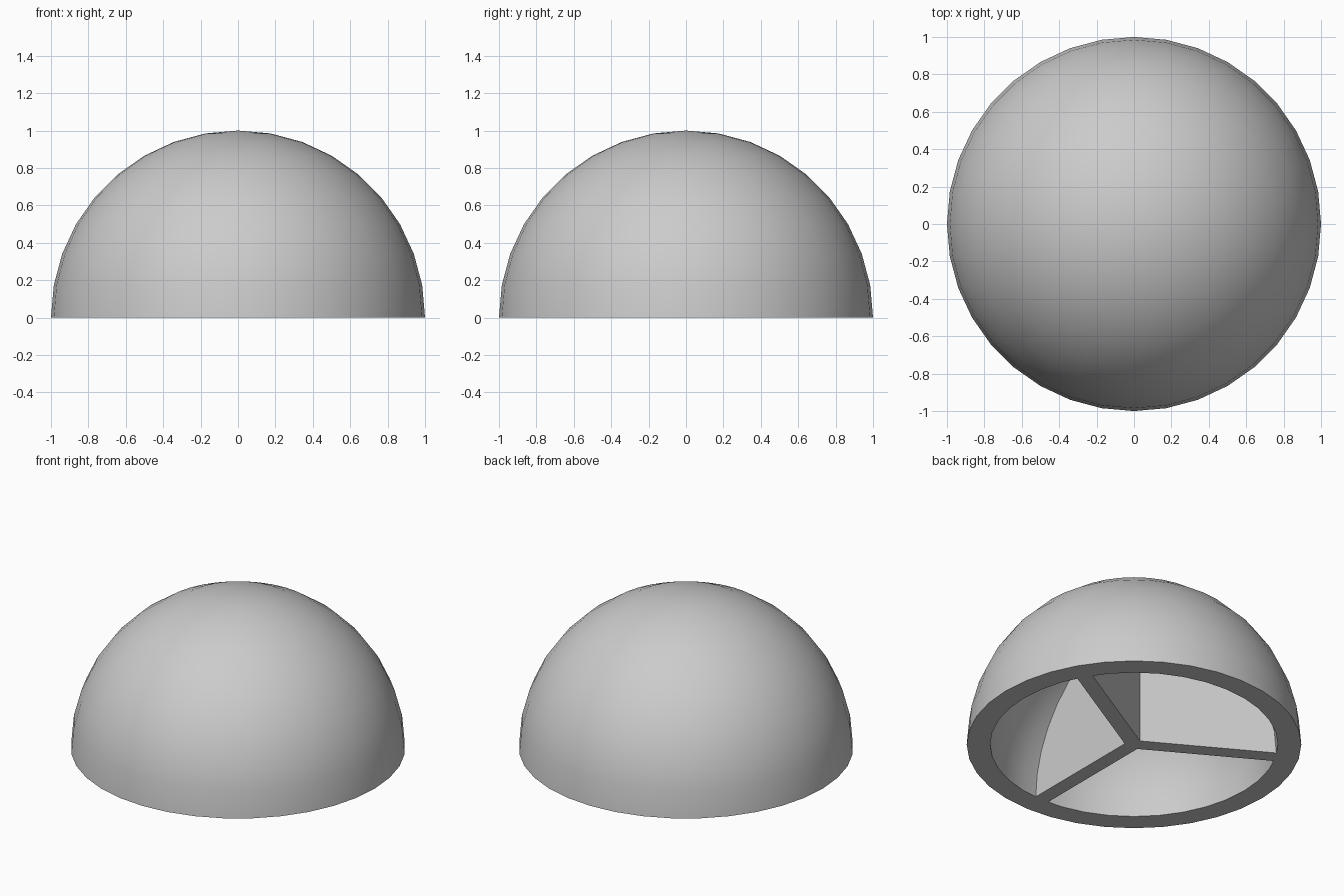
import bpy, bmesh, math
from mathutils import Vector

cube = bpy.data.objects.get("Cube")
if cube:
    bpy.data.objects.remove(cube, do_unlink=True)

OUTER, INNER = 1.0, 0.86
RIB = 0.097                      # rib thickness
TURN = math.radians(30)          # heading of the first rib

grey = bpy.data.materials.new("plain_grey")
grey.use_nodes = True
colour = (0.6, 0.6, 0.6, 1)
grey.diffuse_color = colour
grey.node_tree.nodes["Principled BSDF"].inputs["Base Color"].default_value = colour


def make_object(name, bm):
    bmesh.ops.recalc_face_normals(bm, faces=bm.faces)
    mesh = bpy.data.meshes.new(name)
    bm.to_mesh(mesh)
    bm.free()
    mesh.materials.append(grey)
    obj = bpy.data.objects.new(name, mesh)
    bpy.context.collection.objects.link(obj)
    return obj


def sphere(radius):
    bm = bmesh.new()
    bmesh.ops.create_uvsphere(bm, u_segments=36, v_segments=18, radius=radius)
    return bm


def subtract(target, cutter):
    mod = target.modifiers.new("cut", 'BOOLEAN')
    mod.operation, mod.solver, mod.object = 'DIFFERENCE', 'EXACT', cutter
    bpy.context.view_layer.objects.active = target
    bpy.ops.object.modifier_apply(modifier=mod.name)
    bpy.data.objects.remove(cutter, do_unlink=True)


# Solid half ball
bm = sphere(OUTER)
bmesh.ops.delete(bm, geom=[v for v in bm.verts if v.co.z < -0.001], context='VERTS')
bmesh.ops.holes_fill(bm, edges=[e for e in bm.edges if e.is_boundary])
dome = make_object("ribbed_dome", bm)

# Three-armed star prism that keeps the ribs in place
bm = bmesh.new()
outline = []
for k in range(3):
    heading = TURN + k * math.tau / 3
    along = Vector((math.cos(heading), math.sin(heading), 0))
    side = Vector((-along.y, along.x, 0)) * RIB / 2
    between = heading + math.pi / 3
    hub = Vector((math.cos(between), math.sin(between), 0)) * RIB / math.sqrt(3)
    outline += [along * 1.2 - side, along * 1.2 + side, hub]
base = bm.faces.new([bm.verts.new(p - Vector((0, 0, 1.2))) for p in outline])
top = bmesh.ops.extrude_face_region(bm, geom=[base])["geom"]
bmesh.ops.translate(bm, vec=(0, 0, 2.4),
                    verts=[g for g in top if isinstance(g, bmesh.types.BMVert)])
star = make_object("rib_star", bm)

# Hollow: inner ball less the star, taken out of the half ball
hollow = make_object("hollow", sphere(INNER))
subtract(hollow, star)
subtract(dome, hollow)

# Smooth shading with sharp rim and ribs
bpy.ops.object.select_all(action='DESELECT')
dome.select_set(True)
bpy.context.view_layer.objects.active = dome
bpy.ops.object.shade_smooth_by_angle(angle=math.radians(30))
